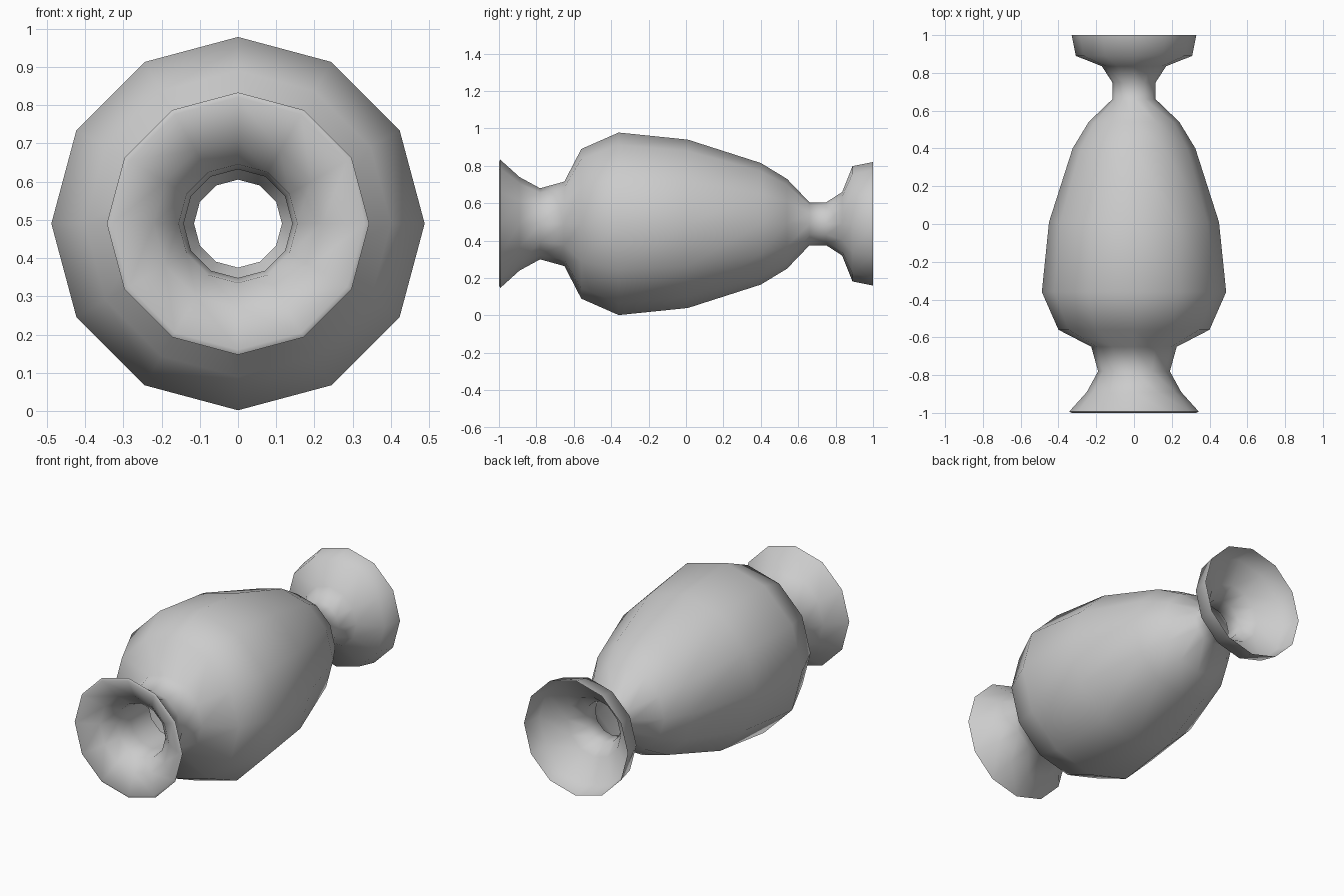
import bpy, bmesh, math

if "Cube" in bpy.data.objects:
    bpy.data.objects.remove(bpy.data.objects["Cube"])

SIDES = 12
AXIS_Z = 0.49


def lathe_y(name, profile):
    """Revolve (y, radius) points about the horizontal axis parallel to y."""
    bm = bmesh.new()
    rings = []
    for y, r in profile:
        rings.append([bm.verts.new((r * math.cos(i * math.tau / SIDES), y,
                                    AXIS_Z + r * math.sin(i * math.tau / SIDES)))
                      for i in range(SIDES)])
    for a, b in zip(rings, rings[1:]):
        for i in range(SIDES):
            j = (i + 1) % SIDES
            bm.faces.new((a[i], b[i], b[j], a[j]))
    mesh = bpy.data.meshes.new(name)
    bm.to_mesh(mesh)
    bm.free()
    obj = bpy.data.objects.new(name, mesh)
    bpy.context.collection.objects.link(obj)
    bpy.ops.object.select_all(action='DESELECT')
    obj.select_set(True)
    bpy.context.view_layer.objects.active = obj
    bpy.ops.object.shade_smooth_by_angle(angle=math.radians(75))
    return obj


# inside of the front mouth, from the throat out to the lip
throat = [(-0.60, 0.15), (-0.78, 0.142), (-0.88, 0.155), (-0.94, 0.22), (-1.0, 0.33)]
# front flare and narrow front neck
front = [(-0.993, 0.343), (-0.89, 0.25), (-0.78, 0.19), (-0.65, 0.226)]
# egg-shaped body
body = [(-0.56, 0.40), (-0.36, 0.488), (0.01, 0.45), (0.40, 0.325), (0.54, 0.24)]
# back neck and open thin-walled cup
back = [(0.66, 0.115), (0.75, 0.115), (0.835, 0.17), (0.89, 0.308), (1.0, 0.33)]

lathe_y("vase_shell", throat + front + body + back)
